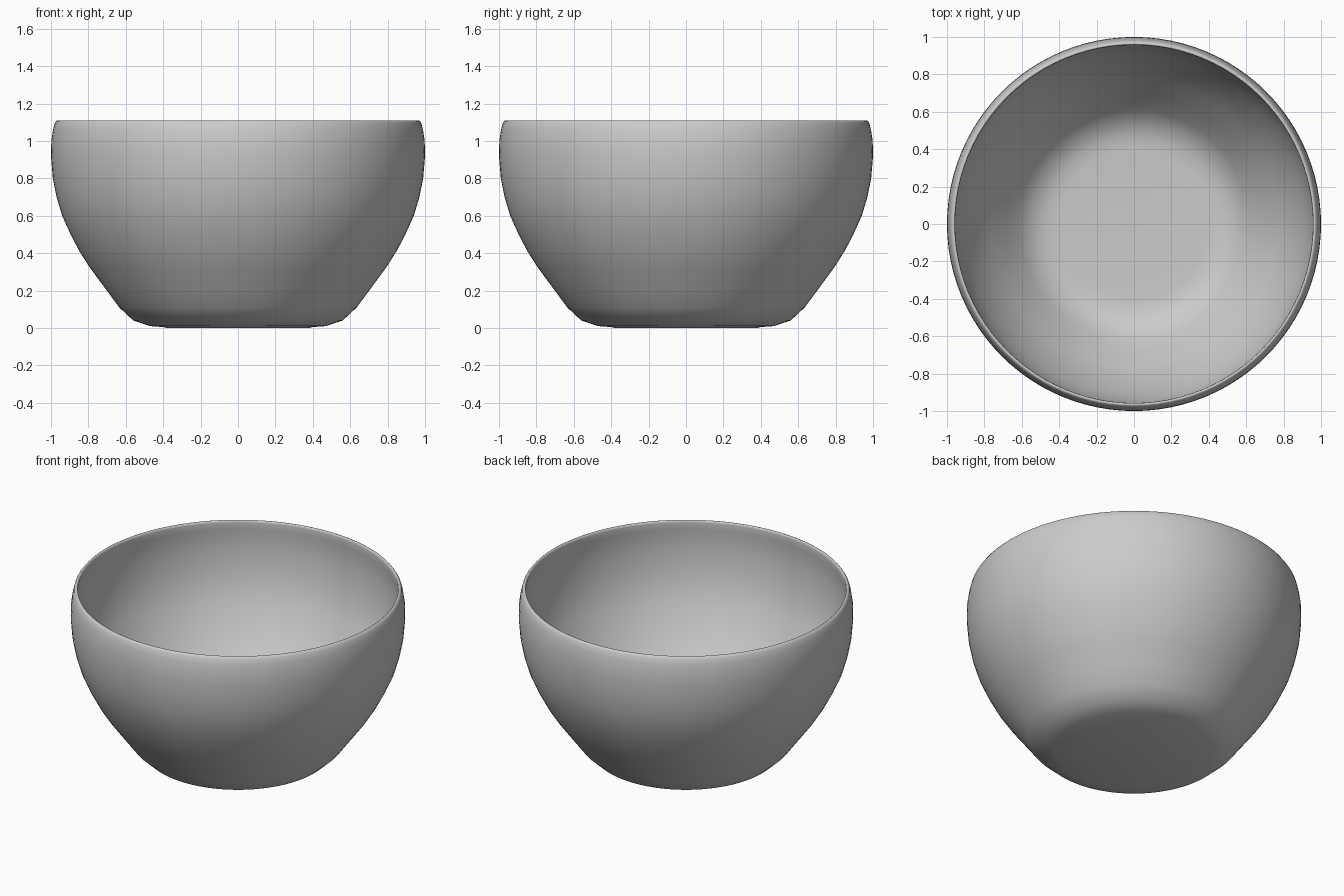
import bpy, bmesh, math

SEGMENTS = 96

# Half cross-section (radius, height): outside from foot to rim
outer = [(0.40, 0.005), (0.47, 0.01), (0.56, 0.04), (0.635, 0.11), (0.705, 0.205),
         (0.79, 0.32), (0.845, 0.405), (0.895, 0.50), (0.94, 0.60), (0.97, 0.70),
         (0.99, 0.80), (1.0, 0.92), (0.998, 1.0), (0.989, 1.06), (0.98, 1.095)]
# Rounded lip
lip = [(0.972, 1.107), (0.965, 1.11), (0.959, 1.107), (0.957, 1.095)]
# Inside from rim back down to the floor
inner = [(0.962, 1.05), (0.968, 0.99), (0.969, 0.92), (0.959, 0.80), (0.94, 0.70),
         (0.911, 0.61), (0.868, 0.515), (0.819, 0.42), (0.765, 0.338), (0.68, 0.223),
         (0.612, 0.132), (0.545, 0.068), (0.465, 0.04), (0.40, 0.035)]
profile = [(0, 0)] + [(0.38, 0)] + outer + lip + inner + [(0, 0.035)]

# Bowl: revolve the cross-section around z
bm = bmesh.new()
verts = [bm.verts.new((r, 0, z)) for r, z in profile]
edges = [bm.edges.new(pair) for pair in zip(verts, verts[1:])]
bmesh.ops.spin(bm, geom=verts + edges, cent=(0, 0, 0), axis=(0, 0, 1),
               angle=math.tau, steps=SEGMENTS, use_merge=False)
bmesh.ops.remove_doubles(bm, verts=bm.verts[:], dist=0.0005)
bmesh.ops.recalc_face_normals(bm, faces=bm.faces[:])
for face in bm.faces:
    face.smooth = True

mesh = bpy.data.meshes.new("bowl")
bm.to_mesh(mesh)
bm.free()
bowl = bpy.data.objects.new("bowl", mesh)
bpy.context.collection.objects.link(bowl)
